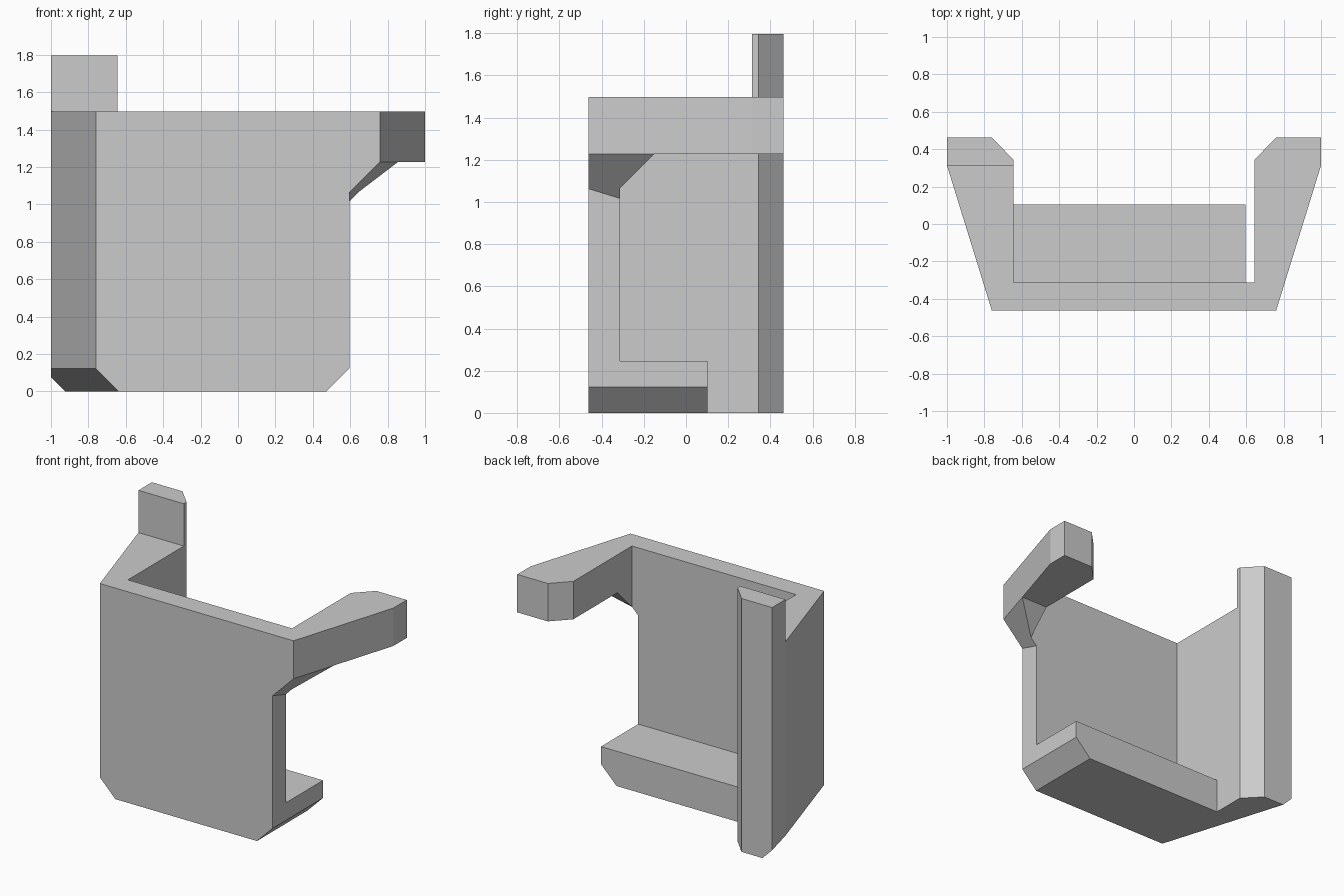
import bpy, bmesh
from mathutils import Vector

cube = bpy.data.objects.get("Cube")
if cube:
    bpy.data.objects.remove(cube)

grey = bpy.data.materials.new("plain grey")
grey.use_nodes = True
colour = (0.6, 0.6, 0.6, 1)
grey.diffuse_color = colour
grey.node_tree.nodes["Principled BSDF"].inputs["Base Color"].default_value = colour

Y = 0.463                                   # half depth
TOP, ARM, INNER = 1.497, 1.228, -0.314      # rim, arm underside, back of plate
SIDE, BEVEL = 0.595, 0.122                  # plate's left edge, bottom bevel


def block(name, outline, z0, z1, cuts=()):
    """Extrude a plan outline, then slice it by (point, outward normal) planes."""
    bm = bmesh.new()
    base = bm.faces.new([bm.verts.new((x, y, z0)) for x, y in outline])
    up = bmesh.ops.extrude_face_region(bm, geom=[base])["geom"]
    bmesh.ops.translate(bm, vec=(0, 0, z1 - z0),
                        verts=[v for v in up if isinstance(v, bmesh.types.BMVert)])
    for point, normal in cuts:
        geom = bm.verts[:] + bm.edges[:] + bm.faces[:]
        cut = bmesh.ops.bisect_plane(bm, geom=geom, plane_co=point,
                                     plane_no=normal, clear_outer=True)
        edges = [e for e in cut["geom_cut"] if isinstance(e, bmesh.types.BMEdge)]
        bmesh.ops.contextual_create(bm, geom=edges)
    bmesh.ops.recalc_face_normals(bm, faces=bm.faces)
    mesh = bpy.data.meshes.new(name)
    bm.to_mesh(mesh)
    bm.free()
    mesh.materials.append(grey)
    ob = bpy.data.objects.new(name, mesh)
    bpy.context.collection.objects.link(ob)
    return ob


# Plan of one wing, from the front corner round to the inside corner
wing = [(0.76, -Y), (1, 0.313), (1, Y), (0.76, Y), (0.644, 0.343), (0.644, INNER)]
right_wing = [(-x, y) for x, y in reversed(wing)]

# Bevel planes that run along the slanted wings
along = Vector((0.24, 0.776, 0))
slope = along.cross(Vector((1, 0, 1)))
right_bevel = (Vector((-0.76, -Y, BEVEL)), Vector((-slope.x, slope.y, slope.z)))
arm_bevel = (Vector((0.76, -Y, ARM)), slope)
left_bevel = (Vector((SIDE, 0, BEVEL)), Vector((1, 0, -1)))
back_bevel = (Vector((0, INNER, 1.065)), Vector((0, 1, -1)))

# Tall wing with front plate
body = block("plate_and_right_wing", right_wing + [(SIDE, -Y), (SIDE, INNER)],
             0, ARM, [right_bevel, left_bevel])

# Upper band carrying the left arm
block("upper_band_and_left_arm", right_wing + wing, ARM, TOP)

# Post above the right wing
block("post", [(-1, 0.313), (-0.644, 0.313), (-0.644, 0.343), (-0.76, Y), (-1, Y)],
      TOP, 1.797)

# Ledge at the foot of the plate
block("ledge", [(-0.644, INNER), (SIDE, INNER), (SIDE, 0.103), (-0.644, 0.103)],
      0, 0.247, [left_bevel])

# Gusset below the arm: plate corner and the brace behind it
block("plate_gusset", [(SIDE, -Y), (0.95, -Y), (0.95, INNER), (SIDE, INNER)],
      0.9, ARM, [arm_bevel])
block("arm_brace", [(0.644, INNER), (0.95, INNER), (0.95, 0), (0.644, 0)],
      0.9, ARM, [arm_bevel, back_bevel])
